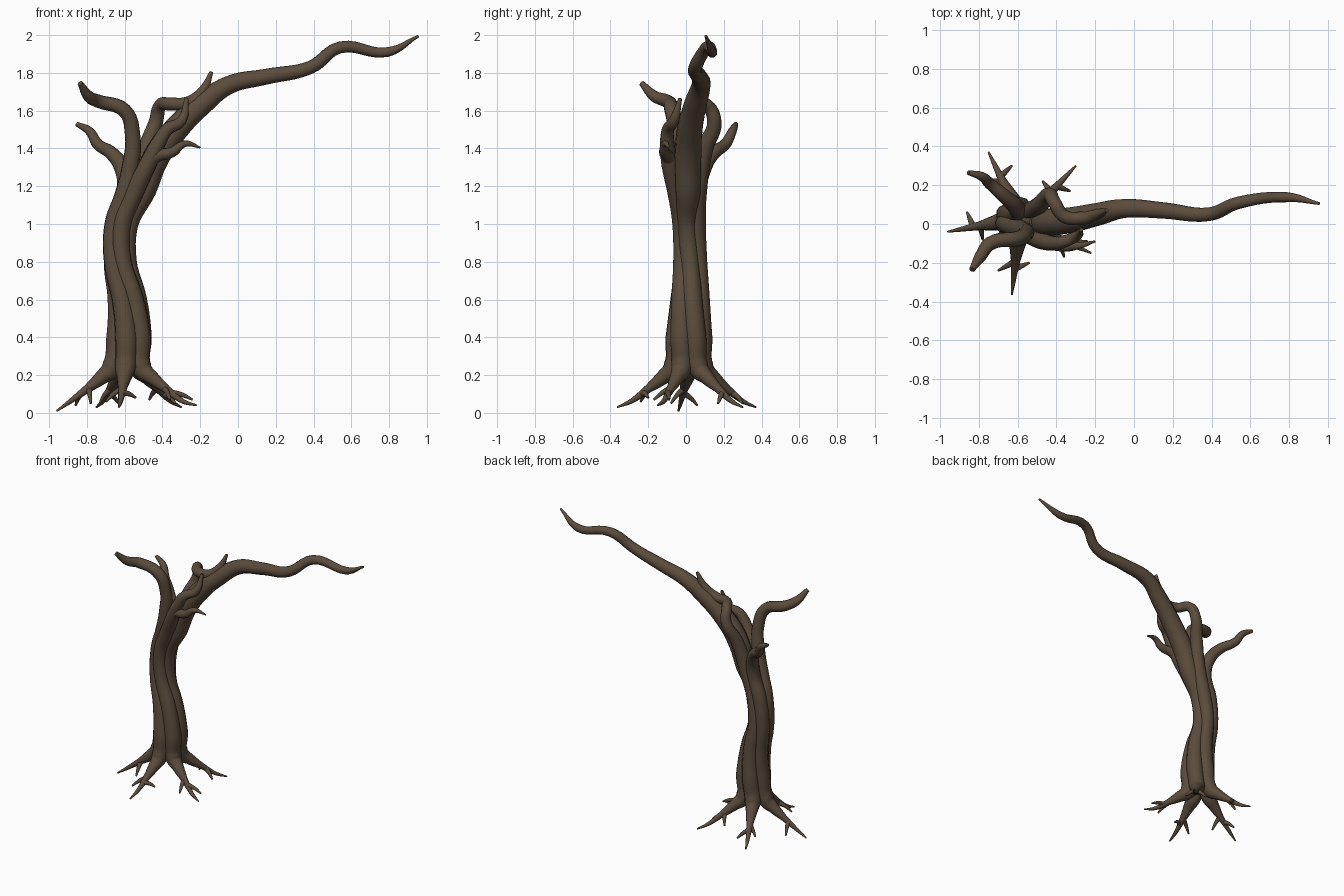
import bpy
from math import cos, sin, radians
from mathutils import Vector

bark = bpy.data.materials.new("bark")
bark.diffuse_color = (0.105, 0.072, 0.046, 1)

# trunk stations: z, centre x, centre y, strand offset, strand radius, twist
TRUNK = [(0.24, -0.585, 0.015, 0.082, 0.056, 0),
         (0.40, -0.573, 0.015, 0.066, 0.060, -8),
         (0.60, -0.587, 0.018, 0.054, 0.054, -22),
         (0.80, -0.628, 0.022, 0.043, 0.050, -40),
         (1.00, -0.618, 0.020, 0.042, 0.051, -56)]


def tube(curve, pts):
    """Add one tapered tube; pts are (x, y, z, radius)."""
    s = curve.splines.new('BEZIER')
    s.bezier_points.add(len(pts) - 1)
    s.resolution_u = 6
    s.radius_interpolation = 'LINEAR'
    for bp, p in zip(s.bezier_points, pts):
        bp.co = p[:3]
        bp.radius = p[3]
        bp.handle_left_type = bp.handle_right_type = 'AUTO'


def strand(name, angle, tip, prongs, branch, forks=()):
    """A strand running from root tip, up the twisted trunk, out to a branch."""
    c = bpy.data.curves.new(name, 'CURVE')
    c.dimensions = '3D'
    c.bevel_depth = 1.0
    c.bevel_resolution = 4
    c.use_fill_caps = True
    body = []
    for z, cx, cy, d, r, tw in TRUNK:
        a = radians(angle + tw)
        body.append((cx + d * cos(a), cy + d * sin(a), z, r))
    base, end = Vector(body[0][:3]), Vector(tip)

    def along(t, z):
        p = base.lerp(end, t)
        return (p.x, p.y, z)

    root = [(*tip, 0.005), (*along(0.75, 0.062), 0.013),
            (*along(0.46, 0.125), 0.022), (*along(0.2, 0.185), 0.038)]
    tube(c, root + body + list(branch))
    # small root prongs
    for (x, y, z), t in zip(prongs, (0.42, 0.55)):
        k = along(t, 0.13 if t < 0.5 else 0.105)
        mid = [(k[0] + x) / 2, (k[1] + y) / 2, (k[2] + z) / 2 + 0.008]
        tube(c, [(*k, 0.018), (*mid, 0.013), (x, y, z, 0.006)])
    for f in forks:
        tube(c, f)
    ob = bpy.data.objects.new(name, c)
    bpy.context.collection.objects.link(ob)
    bpy.ops.object.select_all(action='DESELECT')
    ob.select_set(True)
    bpy.context.view_layer.objects.active = ob
    bpy.ops.object.convert(target='MESH')
    ob = bpy.context.object
    ob.data.materials.clear()
    ob.data.materials.append(bark)
    bpy.ops.object.shade_smooth_by_angle(angle=radians(60))


# left root, back left branch
strand("back_left_strand", 180, (-0.96, -0.04, 0.01),
       [(-0.78, -0.08, 0.05), (-0.86, 0.06, 0.04)],
       [(-0.595, 0.06, 1.17, 0.048), (-0.615, 0.095, 1.30, 0.043),
        (-0.67, 0.145, 1.375, 0.036), (-0.745, 0.21, 1.425, 0.030),
        (-0.785, 0.245, 1.49, 0.024), (-0.855, 0.265, 1.53, 0.012)])

# back root, hooked back branch
strand("back_strand", 110, (-0.75, 0.37, 0.03),
       [(-0.73, 0.23, 0.06), (-0.63, 0.30, 0.05)],
       [(-0.54, 0.06, 1.18, 0.052), (-0.485, 0.10, 1.40, 0.045),
        (-0.435, 0.15, 1.54, 0.038), (-0.41, 0.11, 1.63, 0.034),
        (-0.36, 0.04, 1.635, 0.034), (-0.27, 0.03, 1.64, 0.034),
        (-0.19, 0.05, 1.70, 0.028), (-0.14, 0.07, 1.805, 0.010)])

# back right root, long main branch
strand("main_branch_strand", 38, (-0.30, 0.30, 0.03),
       [(-0.47, 0.22, 0.07), (-0.33, 0.17, 0.05)],
       [(-0.50, 0.01, 1.18, 0.068), (-0.43, 0.01, 1.36, 0.072),
        (-0.33, 0.02, 1.50, 0.068), (-0.19, 0.05, 1.635, 0.060),
        (-0.05, 0.08, 1.735, 0.050), (0.15, 0.07, 1.78, 0.043),
        (0.385, 0.05, 1.83, 0.036), (0.54, 0.11, 1.935, 0.032),
        (0.79, 0.138, 1.91, 0.026), (0.955, 0.105, 1.995, 0.007)])

# front right root, forked front right branch
strand("front_right_strand", -28, (-0.22, -0.15, 0.04),
       [(-0.36, -0.17, 0.07), (-0.24, -0.09, 0.07)],
       [(-0.555, -0.045, 1.15, 0.050), (-0.475, -0.085, 1.32, 0.046),
        (-0.415, -0.10, 1.44, 0.038), (-0.375, -0.095, 1.50, 0.033),
        (-0.30, -0.065, 1.545, 0.028), (-0.272, -0.03, 1.665, 0.010)],
       [[(-0.49, -0.075, 1.29, 0.040), (-0.44, -0.095, 1.355, 0.036),
         (-0.35, -0.115, 1.38, 0.028), (-0.28, -0.11, 1.425, 0.018),
         (-0.20, -0.09, 1.405, 0.005)]])

# front root, front left branch
strand("front_left_strand", -98, (-0.63, -0.365, 0.03),
       [(-0.70, -0.24, 0.06), (-0.54, -0.20, 0.08)],
       [(-0.605, -0.02, 1.15, 0.050), (-0.57, -0.035, 1.30, 0.046),
        (-0.558, -0.05, 1.47, 0.041), (-0.60, -0.075, 1.60, 0.039),
        (-0.74, -0.10, 1.65, 0.036), (-0.79, -0.165, 1.675, 0.031),
        (-0.835, -0.235, 1.745, 0.015)])

# core filling the gap between the strands
core = bpy.data.curves.new("trunk_core", 'CURVE')
core.dimensions = '3D'
core.bevel_depth = 1.0
core.use_fill_caps = True
tube(core, [(cx, cy, z, d * 0.9) for z, cx, cy, d, r, tw in TRUNK]
     + [(-0.55, 0.01, 1.18, 0.045), (-0.51, 0.01, 1.30, 0.03)])
core.materials.append(bark)
bpy.context.collection.objects.link(bpy.data.objects.new("trunk_core", core))
